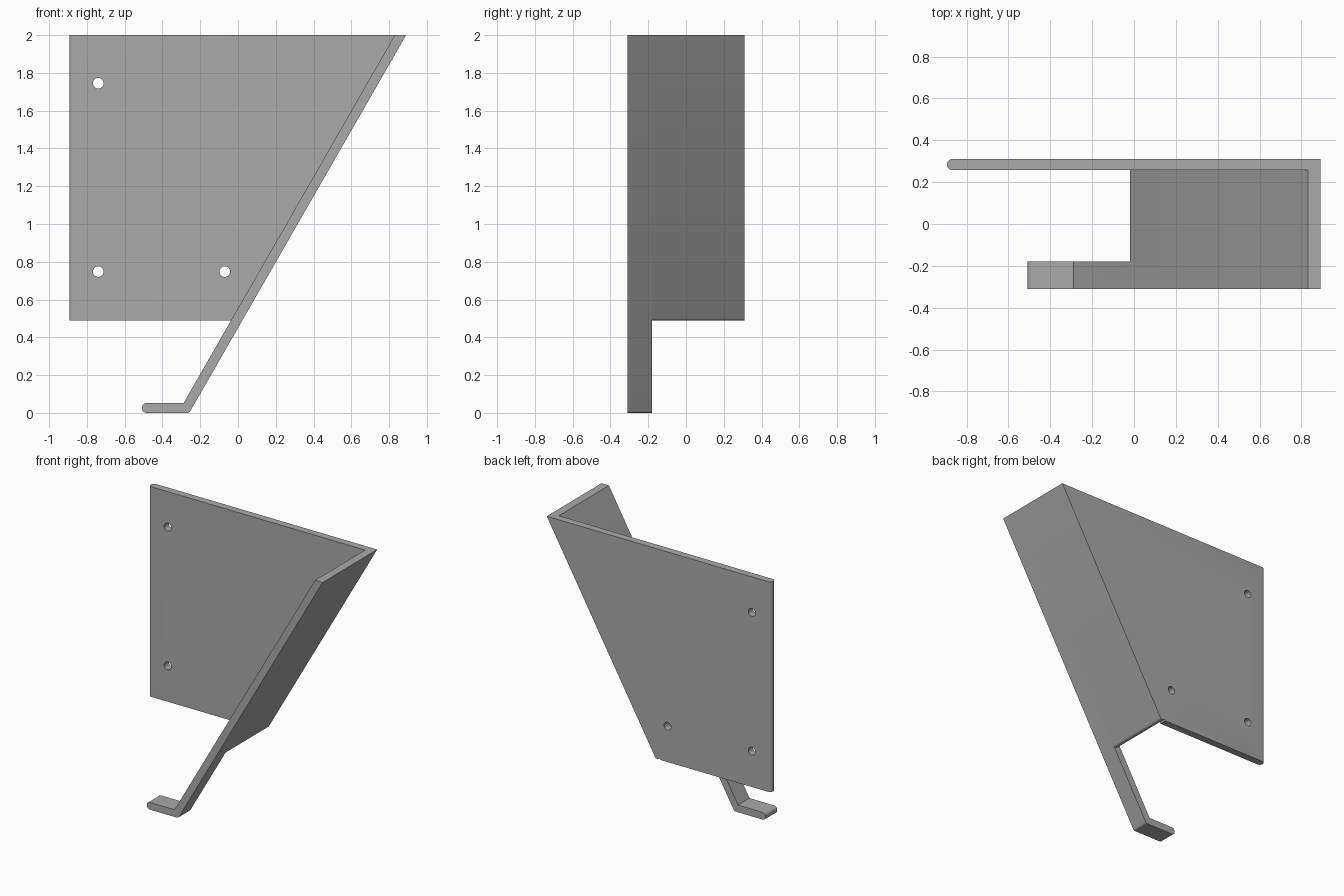
import bpy, bmesh, math
from mathutils import Vector

if "Cube" in bpy.data.objects:
    bpy.data.objects.remove(bpy.data.objects["Cube"])

grey = bpy.data.materials.new("plain_grey")
grey.use_nodes = True
COLOUR = (0.40, 0.40, 0.40, 1)
grey.diffuse_color = COLOUR
grey.node_tree.nodes["Principled BSDF"].inputs["Base Color"].default_value = COLOUR

THICK = 0.052
FRONT, STRIP_BACK, BACK = -0.31, -0.18, 0.31
TOP, PLATE_BOTTOM, LEFT_EDGE = 2.0, 0.49, -0.893
TOE, HEEL, TIP = -0.508, -0.258, 0.89

up = Vector((TIP - HEEL, TOP)).normalized()      # along the slope
inward = Vector((-up.y, up.x))                   # through the sheet


def outer(z):
    return Vector((HEEL + (TIP - HEEL) * z / TOP, z))


def inner(z):
    return Vector((outer(z).x - THICK / up.y, z))


def rounded(corners, steps=6):
    """Outline from (point, radius) corners, filleting those with a radius."""
    out = []
    for i, (p, r) in enumerate(corners):
        p = Vector(p)
        if not r:
            out.append(p)
            continue
        a = (Vector(corners[i - 1][0]) - p).normalized()
        b = (Vector(corners[(i + 1) % len(corners)][0]) - p).normalized()
        half = a.angle(b) / 2
        centre = p + (a + b).normalized() * r / math.sin(half)
        start = p + a * r / math.tan(half) - centre
        end = p + b * r / math.tan(half) - centre
        sweep = start.angle_signed(end)
        for k in range(steps + 1):
            t = -sweep * k / steps
            c, s = math.cos(t), math.sin(t)
            out.append(centre + Vector((start.x * c - start.y * s,
                                        start.x * s + start.y * c)))
    return out


def extrude(name, outline, y0, y1, edge_round=None):
    """Prism with an x-z outline running from y0 to y1."""
    bm = bmesh.new()
    face = bm.faces.new([bm.verts.new((p.x, y0, p.y)) for p in outline])
    grown = bmesh.ops.extrude_face_region(bm, geom=[face])["geom"]
    bmesh.ops.translate(bm, vec=(0, y1 - y0, 0),
                        verts=[g for g in grown if isinstance(g, bmesh.types.BMVert)])
    if edge_round:
        edges = [e for e in bm.edges if all(abs(v.co.x - LEFT_EDGE) < 1e-4 for v in e.verts)
                 and abs(e.verts[0].co.z - e.verts[1].co.z) > 0.5]
        bmesh.ops.bevel(bm, geom=edges, offset=edge_round, segments=6,
                        profile=0.5, affect='EDGES')
    bmesh.ops.recalc_face_normals(bm, faces=bm.faces)
    mesh = bpy.data.meshes.new(name)
    bm.to_mesh(mesh)
    bm.free()
    mesh.materials.append(grey)
    obj = bpy.data.objects.new(name, mesh)
    bpy.context.collection.objects.link(obj)
    return obj


def combine(target, tool, operation):
    bpy.context.view_layer.objects.active = target
    mod = target.modifiers.new("combine", 'BOOLEAN')
    mod.operation, mod.object, mod.solver = operation, tool, 'EXACT'
    bpy.ops.object.modifier_apply(modifier=mod.name)
    bpy.data.objects.remove(tool)


# Front strip: sloped leg bent into a flat foot with a rounded toe
bracket = extrude("bracket", rounded([
    (outer(TOP), 0), (inner(TOP), 0), (inner(THICK), 0),
    ((TOE, THICK), 0.024), ((TOE, 0), 0.024), (outer(0), 0.02)]), FRONT, STRIP_BACK)

# Wide sloped flange, its lower end square to the slope and rounded
low = outer(0.483)
flange = extrude("sloped_flange", rounded([
    (outer(TOP), 0), (inner(TOP), 0),
    (low + inward * THICK, 0.02), (low, 0.02)]), STRIP_BACK, BACK)

# Upright back plate with a rounded free edge
plate = extrude("back_plate", [
    Vector((LEFT_EDGE, PLATE_BOTTOM)), Vector((LEFT_EDGE, TOP)),
    inner(TOP) + Vector((0.02, 0)), inner(PLATE_BOTTOM) + Vector((0.02, 0))],
    BACK - THICK, BACK, 0.024)

combine(bracket, flange, 'UNION')
combine(bracket, plate, 'UNION')

# Screw holes
for x, z in ((-0.74, 1.745), (-0.74, 0.748), (-0.07, 0.748)):
    ring = [Vector((x + 0.028 * math.cos(a), z + 0.028 * math.sin(a)))
            for a in (math.tau * k / 32 for k in range(32))]
    combine(bracket, extrude("hole_cutter", ring, 0.1, 0.5), 'DIFFERENCE')

# Merge leftover seams on flat faces, then shade
bm = bmesh.new()
bm.from_mesh(bracket.data)
bmesh.ops.remove_doubles(bm, verts=bm.verts, dist=0.0002)
bmesh.ops.dissolve_limit(bm, angle_limit=math.radians(0.5),
                         verts=bm.verts, edges=bm.edges)
bm.to_mesh(bracket.data)
bm.free()
bpy.ops.object.select_all(action='DESELECT')
bracket.select_set(True)
bpy.context.view_layer.objects.active = bracket
bpy.ops.object.shade_smooth_by_angle(angle=math.radians(35))
